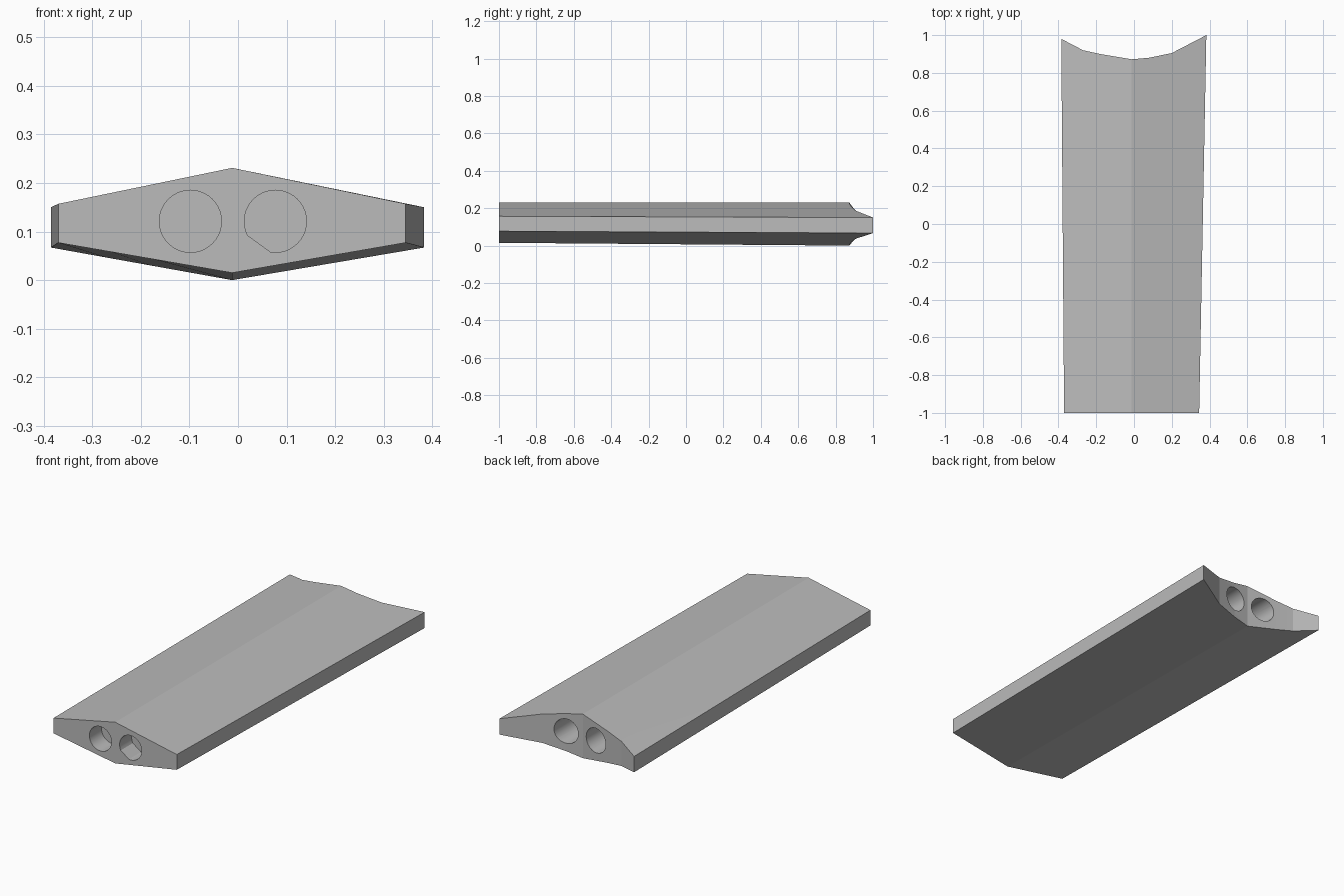
import bpy, bmesh, math

if "Cube" in bpy.data.objects:
    bpy.data.objects.remove(bpy.data.objects["Cube"])

RIDGE_X = -0.012

grey = bpy.data.materials.new("plain grey")
grey.diffuse_color = (0.5, 0.5, 0.5, 1)
grey.use_nodes = True
grey.node_tree.nodes["Principled BSDF"].inputs["Base Color"].default_value = grey.diffuse_color


def make_object(name, bm):
    bmesh.ops.recalc_face_normals(bm, faces=bm.faces)
    mesh = bpy.data.meshes.new(name)
    bm.to_mesh(mesh)
    bm.free()
    mesh.materials.append(grey)
    obj = bpy.data.objects.new(name, mesh)
    bpy.context.collection.objects.link(obj)
    return obj


# Slab body: diamond section with blunt sides, concave back end
back_edge = [(-0.385, 0.98), (-0.27, 0.92), (-0.18, 0.90), (RIDGE_X, 0.872),
             (0.08, 0.88), (0.20, 0.905), (0.383, 1.0)]
bm = bmesh.new()
columns = []
for xb, yb in back_edge:
    left = xb < RIDGE_X
    f = (xb - RIDGE_X) / ((-0.385 if left else 0.383) - RIDGE_X)
    xf = RIDGE_X + f * ((-0.37 if left else 0.345) - RIDGE_X)
    columns.append([bm.verts.new(p) for p in (
        (xf, -1.0, 0.231 + f * (0.157 - 0.231)),
        (xb, yb, 0.231 + f * (0.150 - 0.231)),
        (xb, yb, f * 0.067),
        (xf, -1.0, 0.015 + f * (0.077 - 0.015)))])
for a, b in zip(columns, columns[1:]):
    for i in range(4):
        j = (i + 1) % 4
        bm.faces.new((a[i], a[j], b[j], b[i]))
bm.faces.new(columns[0])
bm.faces.new(columns[-1])
bmesh.ops.triangulate(bm, faces=bm.faces)
body = make_object("slab_body", bm)


# Blind round holes in both ends
def drill(x, y0, y1, clipped=False):
    bm = bmesh.new()
    rings = []
    for y in (y0, y1):
        ring = []
        for i in range(40):
            deg = i * 9
            if clipped and 210 < deg < 258:
                continue  # flat on the lower left of the hole
            a = math.radians(deg)
            ring.append(bm.verts.new((x + 0.064 * math.cos(a), y,
                                      0.121 + 0.064 * math.sin(a))))
        rings.append(ring)
    n = len(rings[0])
    for i in range(n):
        j = (i + 1) % n
        bm.faces.new((rings[0][i], rings[0][j], rings[1][j], rings[1][i]))
    for ring in rings:
        bm.faces.new(ring)
    cutter = make_object("hole_cutter", bm)
    cutter.hide_render = True
    mod = body.modifiers.new("hole", 'BOOLEAN')
    mod.operation = 'DIFFERENCE'
    mod.solver = 'EXACT'
    mod.object = cutter
    bpy.context.view_layer.objects.active = body
    bpy.ops.object.modifier_apply(modifier=mod.name)
    bpy.data.objects.remove(cutter)


for x, clipped in ((-0.098, False), (0.077, True)):
    drill(x, -1.1, -0.9, clipped)
    drill(x, 0.6, 1.1)

# Smooth hole walls, sharp body edges
bpy.ops.object.select_all(action='DESELECT')
body.select_set(True)
bpy.context.view_layer.objects.active = body
bpy.ops.object.shade_smooth_by_angle(angle=math.radians(10))
